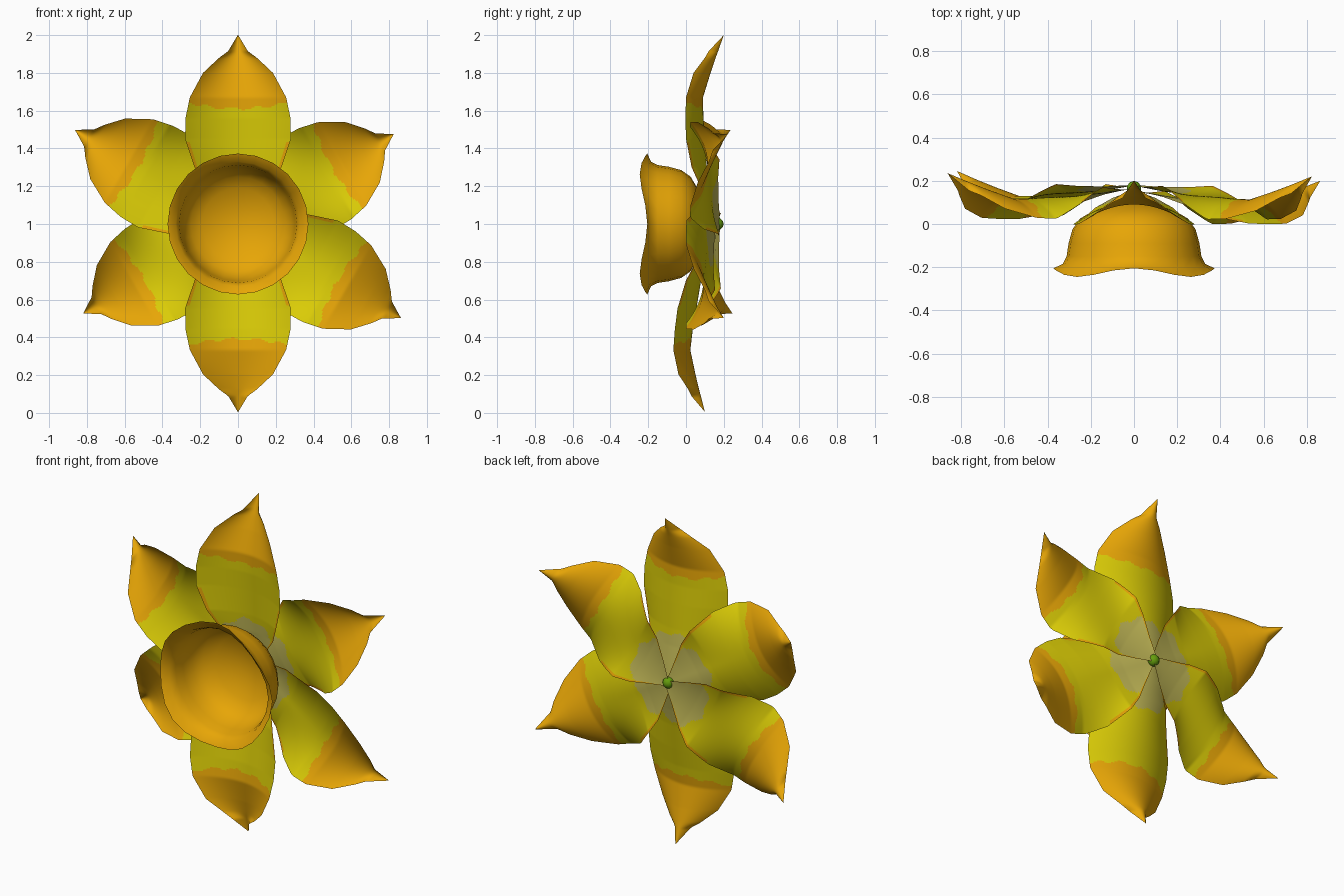
import bpy, bmesh, math

if "Cube" in bpy.data.objects:
    bpy.data.objects.remove(bpy.data.objects["Cube"])

def material(name, col):
    m = bpy.data.materials.new(name)
    m.diffuse_color = (*col, 1)
    m.use_nodes = True
    m.node_tree.nodes["Principled BSDF"].inputs["Base Color"].default_value = m.diffuse_color
    return m

ORANGE = material("orange", (0.80, 0.38, 0.002))
YELLOW = material("yellow", (0.70, 0.60, 0.002))
CREAM = material("cream", (0.56, 0.50, 0.10))
GREEN = material("green", (0.13, 0.34, 0.004))

def interp(table, r, k):
    for a, b in zip(table, table[1:]):
        if r <= b[0]:
            f = (r - a[0]) / (b[0] - a[0])
            return a[k] + (b[k] - a[k]) * f
    return table[-1][k]

def finish(bm, name, mats, angle=50):
    me = bpy.data.meshes.new(name)
    bm.to_mesh(me)
    bm.free()
    ob = bpy.data.objects.new(name, me)
    bpy.context.collection.objects.link(ob)
    for m in mats:
        me.materials.append(m)
    for o in bpy.context.selected_objects:
        o.select_set(False)
    ob.select_set(True)
    bpy.context.view_layer.objects.active = ob
    bpy.ops.object.shade_smooth_by_angle(angle=math.radians(angle))
    return ob

# petal: distance from centre, half width, depth of midline, depth of edges
PETAL = [(0, .02, .15, .15), (.1, .10, .135, .12), (.2, .18, .12, .075),
         (.3, .23, .11, .03), (.45, .28, .10, 0), (.56, .278, .092, -.003),
         (.67, .255, .09, 0), (.8, .185, .13, .04), (.88, .10, .157, .10),
         (.915, .052, .17, .12), (1, 0.001, .2, .2)]

def petal(name, degrees, reach, shift, lean, under):
    """under = sides (-1, 1) that tuck behind the neighbouring petal"""
    bm = bmesh.new()
    ca, sa = math.cos(math.radians(degrees)), math.sin(math.radians(degrees))
    rows, cols = 120, 30
    grid = []
    for i in range(rows + 1):
        r = i / rows
        w, mid, edge = (interp(PETAL, r, k) for k in (1, 2, 3))
        tuck = -.5 + 1.5 * min(1, max(0, (r - .3) / .28))
        line = []
        for j in range(cols + 1):
            t = 2 * j / cols - 1
            curl = tuck if (t < 0 and -1 in under) or (t > 0 and 1 in under) else 1
            y = mid + (edge - mid) * t * t * curl + shift + lean * r
            u, v = r * reach, w * t
            line.append(bm.verts.new((u * ca - v * sa, y, 1 + u * sa + v * ca)))
        grid.append(line)
    for i in range(rows):
        for j in range(cols):
            f = bm.faces.new((grid[i][j], grid[i][j + 1], grid[i + 1][j + 1], grid[i + 1][j]))
            t = (2 * j + 1) / cols - 1
            r = (i + .5) / rows
            # cream heart, yellow middle, orange tip and orange inner rim
            if r > .61 + .035 * t * t + .008 * math.sin(t * 13):
                f.material_index = 0
            elif r < .43 and abs(t) > .94:
                f.material_index = 0
            elif r > .27 - .09 * t * t + .012 * math.sin(t * 9):
                f.material_index = 1
            else:
                f.material_index = 2
    return finish(bm, name, (ORANGE, YELLOW, CREAM))

petal("petal_top", 90, 1.0, 0, 0, ())
petal("petal_bottom", 270, .995, 0, -.10, ())
petal("petal_upper_left", 150, .995, .015, .02, (-1,))
petal("petal_lower_right", 330, .995, .005, -.005, (-1,))
petal("petal_upper_right", 30, .95, .03, -.01, (-1, 1))
petal("petal_lower_left", 210, .945, .03, .015, (-1, 1))

# trumpet cup with a flared, gently waved rim
CUP = [(.06, .098), (.12, .085), (.19, .06), (.25, .025), (.285, -.025),
       (.303, -.09), (.312, -.15), (.33, -.195), (.373, -.225)]
bm = bmesh.new()
N = 24
rings = []
for k, (r, y) in enumerate(CUP):
    wave = {len(CUP) - 1: .02, len(CUP) - 2: .01}.get(k, 0)
    ring = []
    for i in range(N):
        a = 2 * math.pi * i / N
        ring.append(bm.verts.new((r * math.cos(a), y + wave * math.cos(4 * a), 1 + r * math.sin(a))))
    rings.append(ring)
tip = bm.verts.new((0, .102, 1))
for i in range(N):
    j = (i + 1) % N
    bm.faces.new((tip, rings[0][i], rings[0][j]))
    for a, b in zip(rings, rings[1:]):
        bm.faces.new((a[i], b[i], b[j], a[j]))
finish(bm, "trumpet_cup", (ORANGE,))

# small green stem knob at the back
bm = bmesh.new()
bmesh.ops.create_uvsphere(bm, u_segments=10, v_segments=6, radius=.034)
for v in bm.verts:
    v.co.y += .165
    v.co.z += 1
finish(bm, "stem_knob", (GREEN,))
